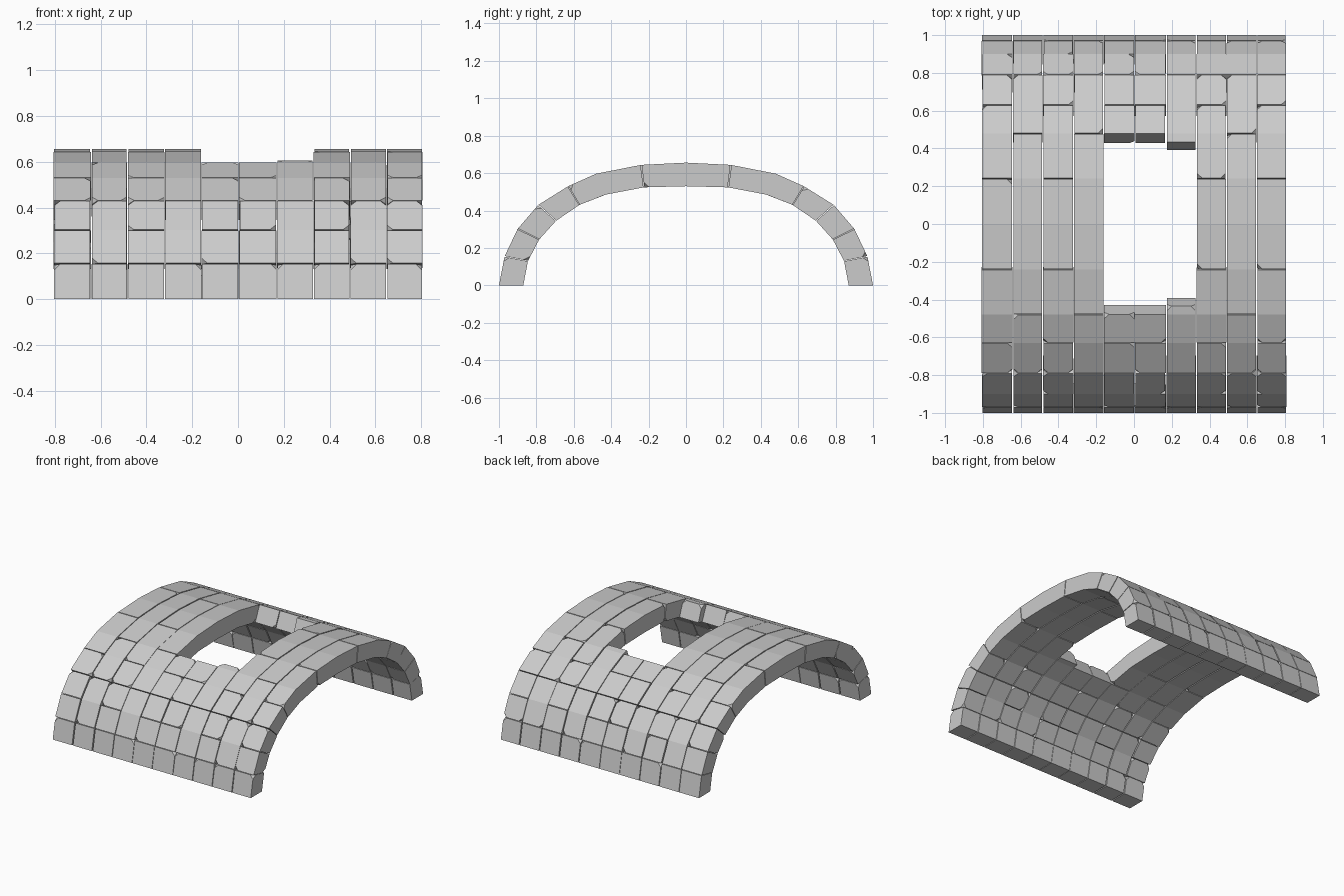
import bpy, bmesh, random
from mathutils import Vector

if "Cube" in bpy.data.objects:
    bpy.data.objects.remove(bpy.data.objects["Cube"])

random.seed(4)

# Half profile (y, z) of the vault, from the foot up to the crown
OUT = [(1, 0), (.97, .155), (.9, .302), (.79, .43), (.63, .53), (.48, .597), (.24, .644), (0, .656)]
INN = [(.87, 0), (.845, .13), (.785, .245), (.695, .345), (.57, .43), (.43, .485), (.225, .524), (0, .53)]
LAST = 14


def point(half, t):
    """Point on the mirrored profile at index t, 0 = front foot, 14 = back foot."""
    side = -1 if t <= 7 else 1
    t = t if t <= 7 else LAST - t
    i = min(int(t), 6)
    a, b = Vector(half[i]), Vector(half[i + 1])
    p = a.lerp(b, t - i)
    return Vector((side * p.x, p.y))


def add_stone(bm, x0, x1, t0, t1):
    """One curved stone between two joints, with a few chipped corners."""
    gap = .012
    a = t0 + (gap if t0 > 0 else 0)
    b = t1 - (gap if t1 < LAST else 0)
    ts = [a] + [t for t in range(LAST + 1) if a + .05 < t < b - .05] + [b]
    rows = []
    for t in ts:
        o, n = point(OUT, t), point(INN, t)
        rows.append([bm.verts.new((x, p.x, p.y)) for x, p in
                     ((x0, o), (x1, o), (x1, n), (x0, n))])
    for r, s in zip(rows, rows[1:]):
        for k in range(4):
            j = (k + 1) % 4
            bm.faces.new((r[k], r[j], s[j], s[k]))
    bm.faces.new(rows[0][::-1])
    bm.faces.new(rows[-1])
    ends = ([] if t0 == 0 else rows[0]) + ([] if t1 == LAST else rows[-1])
    return [v for v in ends if random.random() < .22]


SHORT = [0, 1, 2, 3, 4, 6]       # columns with many small stones
LONG = [0, 1, 3, 5]              # columns with long stones
LONG_COLUMNS = (1, 3, 6, 8)
EDGES = [-.807, -.643, -.482, -.32, -.16, .003, .17, .33, .49, .65, .807]

for c in range(10):
    half = list(LONG if c in LONG_COLUMNS else SHORT)
    opening = c in (4, 5, 6)
    if opening:                  # stones stop at the roof opening
        half = [0, 1, 3, 5.2] if c == 6 else [0, 1, 2, 3, 4, 5.02]
    joints = half + [LAST - t for t in reversed(half)]
    bm = bmesh.new()
    chips = []
    for k, (t0, t1) in enumerate(zip(joints, joints[1:])):
        if opening and t0 < 7 < t1:
            continue
        w = random.uniform(-.001, .004)
        chips += add_stone(bm, EDGES[c] + .004 - w, EDGES[c + 1] - .004 + w, t0, t1)
    bmesh.ops.bevel(bm, geom=chips, offset=.026, segments=1, affect='VERTICES')
    bmesh.ops.recalc_face_normals(bm, faces=bm.faces)
    mesh = bpy.data.meshes.new(f"stone_column_{c + 1}")
    bm.to_mesh(mesh)
    bm.free()
    bpy.context.collection.objects.link(bpy.data.objects.new(mesh.name, mesh))
